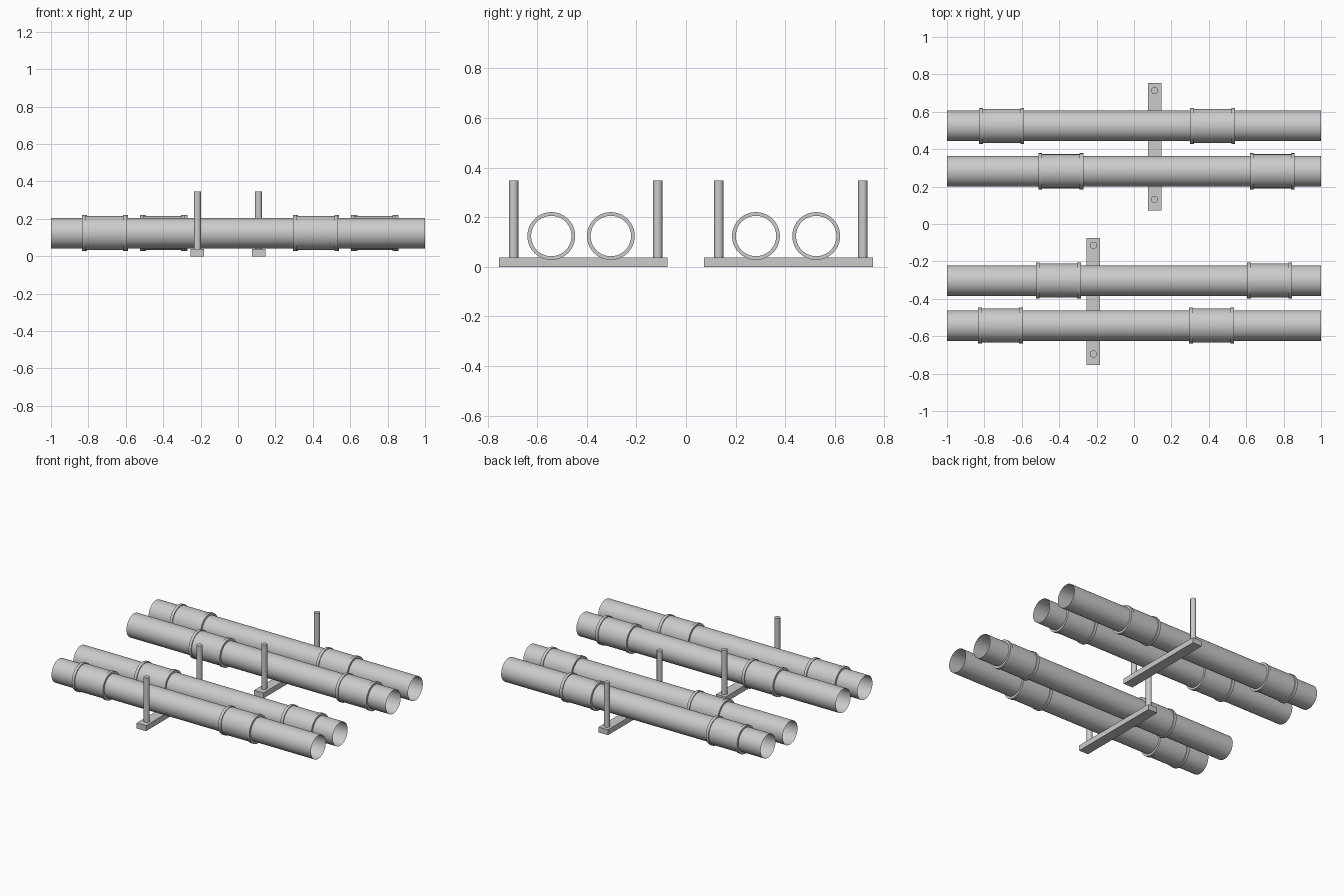
import bpy, bmesh, math

if "Cube" in bpy.data.objects:
    bpy.data.objects.remove(bpy.data.objects["Cube"])

PIPE_R, SLEEVE_R, RIM_R = 0.0815, 0.091, 0.0965
PIPE_Z = 0.124
SLEEVE_LEN, RIM_W = 0.24, 0.02


def finish(bm, name):
    mesh = bpy.data.meshes.new(name)
    bm.to_mesh(mesh)
    bm.free()
    obj = bpy.data.objects.new(name, mesh)
    bpy.context.collection.objects.link(obj)
    bpy.ops.object.select_all(action='DESELECT')
    obj.select_set(True)
    bpy.context.view_layer.objects.active = obj
    bpy.ops.object.shade_smooth_by_angle(angle=math.radians(35))
    return obj


def lathe_x(name, profile, loc, sides=40):
    """Revolve (x, radius) points around the x axis, faces outward."""
    bm = bmesh.new()
    rings = []
    for x, r in profile:
        rings.append([bm.verts.new((x, r * math.cos(2 * math.pi * i / sides),
                                    r * math.sin(2 * math.pi * i / sides)))
                      for i in range(sides)])
    for a, b in zip(rings, rings[1:]):
        for i in range(sides):
            j = (i + 1) % sides
            bm.faces.new((a[i], a[j], b[j], b[i])[::-1])
    obj = finish(bm, name)
    obj.location = loc
    return obj


def beam(name, x, y0, y1):
    bm = bmesh.new()
    bmesh.ops.create_cube(bm, size=1)
    bmesh.ops.scale(bm, vec=(0.072, y1 - y0, 0.038), verts=bm.verts)
    finish(bm, name).location = (x, (y0 + y1) / 2, 0.019)


def post(name, x, y, z0=0.038, z1=0.347):
    bm = bmesh.new()
    bmesh.ops.create_cone(bm, cap_ends=True, segments=24, radius1=0.019,
                          radius2=0.019, depth=z1 - z0)
    finish(bm, name).location = (x, y, (z0 + z1) / 2)


# Coupling sleeve profile: raised rim at both ends
h = SLEEVE_LEN / 2
sleeve = [(-h, PIPE_R), (-h, RIM_R), (-h + RIM_W, RIM_R), (-h + RIM_W, SLEEVE_R)]
sleeve += [(-x, r) for x, r in reversed(sleeve)]

# Open pipes: y position and the centres of their two sleeves
pipes = [(0.525, -0.708, 0.42), (0.282, -0.391, 0.739),
         (-0.303, -0.404, 0.725), (-0.543, -0.714, 0.415)]
for n, (y, *centres) in enumerate(pipes, 1):
    lathe_x(f"pipe_{n}", [(-1, PIPE_R), (1, PIPE_R)], (0, y, PIPE_Z))
    for k, x in enumerate(centres, 1):
        lathe_x(f"pipe_{n}_sleeve_{k}", sleeve, (x, y, PIPE_Z))

# Support racks: beam on the ground with an upright post near each end
for side, x, y0, y1 in (("front", -0.217, -0.754, -0.074),
                        ("back", 0.11, 0.073, 0.753)):
    beam(f"{side}_beam", x, y0, y1)
    post(f"{side}_post_1", x, y0 + 0.059)
    post(f"{side}_post_2", x, y1 - 0.04)
